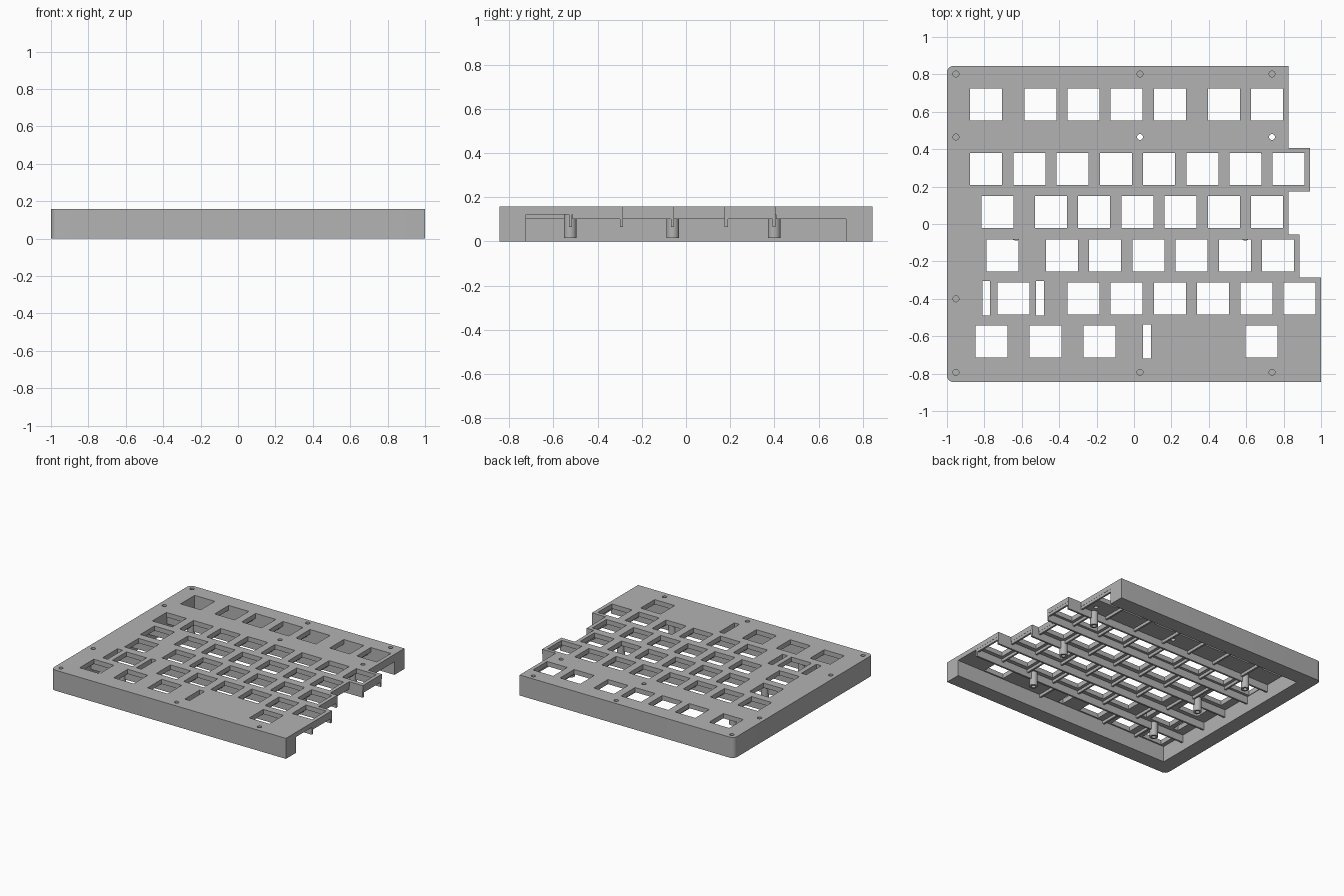
import bpy, bmesh, math
from mathutils import Matrix, Vector

cube = bpy.data.objects.get("Cube")
if cube:
    bpy.data.objects.remove(cube, do_unlink=True)

GREY = (0.45, 0.45, 0.45, 1.0)
mat = bpy.data.materials.new("light grey plastic")
mat.use_nodes = True
mat.diffuse_color = GREY
mat.node_tree.nodes["Principled BSDF"].inputs["Base Color"].default_value = GREY

TOP, UNDER, CROSS, DEEP = 0.158, 0.122, 0.10, 0.065
INNER_X, INNER_Y, RIB = -0.88, 0.725, 0.014
KEY, STEP = 0.171, 0.231


def add_box(bm, x0, x1, y0, y1, z0, z1):
    size = Matrix.Diagonal((x1 - x0, y1 - y0, z1 - z0, 1))
    mid = Matrix.Translation(((x0 + x1) / 2, (y0 + y1) / 2, (z0 + z1) / 2))
    bmesh.ops.create_cube(bm, size=1, matrix=mid @ size)


def add_cylinder(bm, x, y, radius, z0, z1):
    bmesh.ops.create_cone(bm, cap_ends=True, segments=24, radius1=radius, radius2=radius,
                          depth=z1 - z0, matrix=Matrix.Translation((x, y, (z0 + z1) / 2)))


def make(name, bm):
    bmesh.ops.recalc_face_normals(bm, faces=bm.faces)
    mesh = bpy.data.meshes.new(name)
    bm.to_mesh(mesh)
    bm.free()
    mesh.materials.append(mat)
    ob = bpy.data.objects.new(name, mesh)
    bpy.context.collection.objects.link(ob)
    return ob


def cut(ob, *cutters):
    for c in cutters:
        mod = ob.modifiers.new("cut", 'BOOLEAN')
        mod.operation, mod.solver, mod.object = 'DIFFERENCE', 'EXACT', c
    bpy.context.view_layer.update()
    graph = bpy.context.evaluated_depsgraph_get()
    mesh = bpy.data.meshes.new_from_object(ob.evaluated_get(graph))
    ob.modifiers.clear()
    ob.data = mesh
    for c in cutters:
        bpy.data.objects.remove(c, do_unlink=True)


def run(start, count):
    return [start + STEP * k for k in range(count)]


# Key rows: centre y, key centres x, row front y, row back y, right edge x
rows = [
    (0.638, [-0.79, -0.50] + run(-0.27, 3) + [0.48, 0.71], 0.406, INNER_Y, 0.825),
    (0.294, run(-0.79, 8), 0.175, 0.406, 0.94),
    (0.063, [-0.73] + run(-0.444, 6), -0.055, 0.175, 0.825),
    (-0.168, [-0.703] + run(-0.385, 6), -0.285, -0.055, 0.885),
    (-0.399, [-0.645] + run(-0.27, 6), -0.515, -0.285, 1.0),
    (-0.629, [-0.762, -0.473, -0.184, 0.682], -INNER_Y, -0.515, 1.0),
]

# Case body: stepped outline with two rounded left corners
R, E = 0.035, 0.845
outline = [(1.0, -E), (1.0, -0.285), (0.885, -0.285), (0.885, -0.055), (0.825, -0.055),
           (0.825, 0.175), (0.94, 0.175), (0.94, 0.406), (0.825, 0.406), (0.825, E)]
for cy, start in ((E - R, 90), (R - E, 180)):
    for k in range(7):
        a = math.radians(start + 15 * k)
        outline.append((-1 + R + R * math.cos(a), cy + R * math.sin(a)))
bm = bmesh.new()
face = bm.faces.new([bm.verts.new((x, y, 0)) for x, y in outline])
ext = bmesh.ops.extrude_face_region(bm, geom=[face])
bmesh.ops.translate(bm, vec=Vector((0, 0, TOP)),
                    verts=[v for v in ext["geom"] if isinstance(v, bmesh.types.BMVert)])
body = make("case_body", bm)

# Cavity below the plate, open on the right
bm = bmesh.new()
add_box(bm, INNER_X, 1.5, -INNER_Y, INNER_Y, -0.5, UNDER)
cavity = make("cavity_cutter", bm)

# Key openings, stabiliser slots and screw holes
bm = bmesh.new()
h = KEY / 2
for y, keys, *_ in rows:
    for x in keys:
        add_box(bm, x - h, x + h, y - h, y + h, 0.03, 0.3)
for x, y in ((-0.79, -0.397), (-0.502, -0.397), (0.07, -0.627)):
    add_box(bm, x - 0.021, x + 0.021, y - 0.091, y + 0.091, 0.03, 0.3)
screws = [(x, y) for y in (0.802, -0.793) for x in (-0.952, 0.032, 0.738)]
screws += [(x, 0.465) for x in (-0.952, 0.032, 0.738)] + [(-0.952, -0.4)]
for x, y in screws:
    add_cylinder(bm, x, y, 0.016, 0.06, 0.3)
openings = make("opening_cutter", bm)
cut(body, cavity, openings)

# Long ribs between the rows
bm = bmesh.new()
for y, edge in ((0.399, 0.94), (0.182, 0.94), (-0.062, 0.885), (-0.292, 1.0), (-0.522, 1.0)):
    add_box(bm, INNER_X - 0.01, edge - 0.001, y - RIB / 2, y + RIB / 2, DEEP, UNDER + 0.005)
make("long_ribs", bm)

# Short ribs between neighbouring keys and along each open end
bm = bmesh.new()
for y, keys, y0, y1, edge in rows:
    spots = [(a + b) / 2 for a, b in zip(keys, keys[1:])]
    if y > -0.5:
        spots.append(edge - 0.001 - RIB / 2)
    for x in spots:
        add_box(bm, x - RIB / 2, x + RIB / 2, y0 + 0.001, y1 - 0.001, CROSS, UNDER + 0.005)
make("cross_ribs", bm)

# Hollow mounting posts
posts = [(0.70, 0.399), (-0.68, 0.399), (0.595, -0.06), (-0.63, -0.06), (0.48, -0.524), (-0.62, -0.524)]
bm = bmesh.new()
bores = bmesh.new()
for x, y in posts:
    add_cylinder(bm, x, y, 0.029, 0.015, UNDER + 0.005)
    add_cylinder(bores, x, y, 0.015, -0.1, 0.09)
post_ob = make("mounting_posts", bm)
cut(post_ob, make("bore_cutter", bores))

# Smooth the round parts, keep edges sharp
bpy.ops.object.select_all(action='DESELECT')
for ob in (body, post_ob):
    ob.select_set(True)
bpy.context.view_layer.objects.active = body
bpy.ops.object.shade_smooth_by_angle(angle=math.radians(30))
